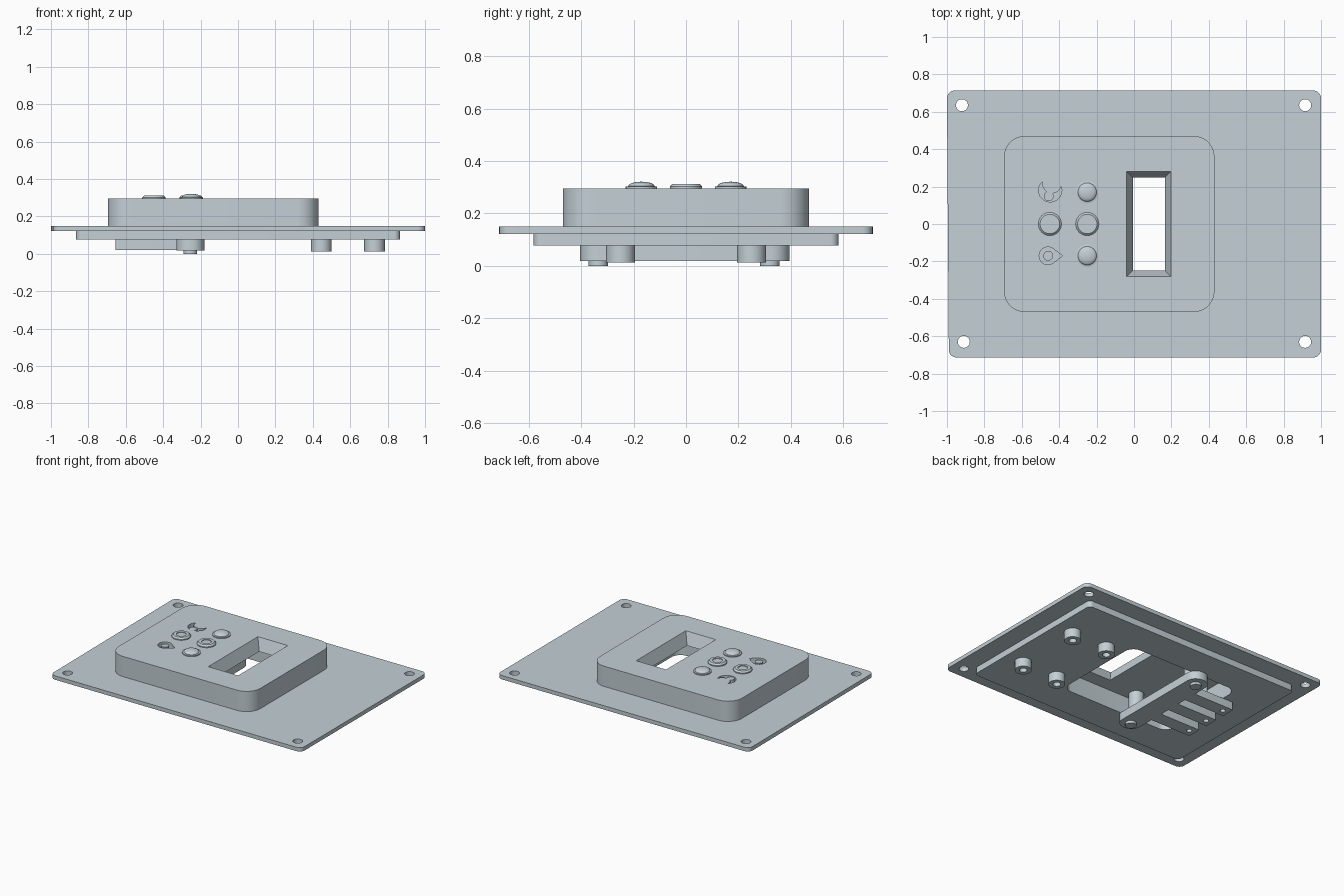
import bpy, bmesh, math

if "Cube" in bpy.data.objects:
    bpy.data.objects.remove(bpy.data.objects["Cube"])

grey = bpy.data.materials.new("light_grey_plastic")
grey.diffuse_color = (0.55, 0.63, 0.67, 1)
grey.use_nodes = True
grey.node_tree.nodes["Principled BSDF"].inputs["Base Color"].default_value = grey.diffuse_color


def finish(bm, name):
    bmesh.ops.recalc_face_normals(bm, faces=bm.faces)
    me = bpy.data.meshes.new(name)
    bm.to_mesh(me)
    bm.free()
    ob = bpy.data.objects.new(name, me)
    bpy.context.collection.objects.link(ob)
    me.materials.append(grey)
    return ob


def arc(cx, cy, r, a0, a1, n=10):
    return [(cx + r * math.cos(math.radians(a0 + (a1 - a0) * i / n)),
             cy + r * math.sin(math.radians(a0 + (a1 - a0) * i / n))) for i in range(n + 1)]


def circle(cx, cy, r, n=32):
    return arc(cx, cy, r, 0, 360, n)[:-1]


def rounded(x0, x1, y0, y1, r):
    return (arc(x1 - r, y1 - r, r, 0, 90) + arc(x0 + r, y1 - r, r, 90, 180)
            + arc(x0 + r, y0 + r, r, 180, 270) + arc(x1 - r, y0 + r, r, 270, 360))


def prism(name, pts, z0, z1, top=None):
    bm = bmesh.new()
    lo = [bm.verts.new((x, y, z0)) for x, y in pts]
    hi = [bm.verts.new((x, y, z1)) for x, y in (top or pts)]
    bm.faces.new(lo[::-1])
    bm.faces.new(hi)
    n = len(lo)
    for i in range(n):
        bm.faces.new((lo[i], lo[(i + 1) % n], hi[(i + 1) % n], hi[i]))
    return finish(bm, name)


def lathe(name, cx, cy, prof):
    bm = bmesh.new()
    vs = [bm.verts.new((cx + r, cy, z)) for r, z in prof]
    es = [bm.edges.new(p) for p in zip(vs, vs[1:])]
    bmesh.ops.spin(bm, geom=vs + es, cent=(cx, cy, 0), axis=(0, 0, 1),
                   angle=2 * math.pi, steps=32)
    bmesh.ops.remove_doubles(bm, verts=bm.verts, dist=1e-5)
    return finish(bm, name)


def cut(ob, pts, z0, z1, top=None):
    c = prism("cutter", pts, z0, z1, top)
    m = ob.modifiers.new("cut", 'BOOLEAN')
    m.operation, m.solver, m.object = 'DIFFERENCE', 'EXACT', c
    bpy.context.view_layer.objects.active = ob
    bpy.ops.object.modifier_apply(modifier=m.name)
    bpy.data.objects.remove(c)


# mounting plate, slightly narrower at its front left corner
pts = [(x + 0.01 if x < -0.9 and y < 0 else x, y) for x, y in rounded(-1, 1, -0.713, 0.713, 0.04)]
plate = prism("mounting_plate", pts, 0.122, 0.15)
for x, y in ((-0.92, 0.635), (0.915, 0.635), (0.915, -0.63), (-0.91, -0.63)):
    cut(plate, circle(x, y, 0.032), 0.1, 0.2)

# stepped base under the plate and raised housing above it
base = prism("lower_base", rounded(-0.865, 0.865, -0.582, 0.582, 0.03), 0.077, 0.122)
housing = prism("raised_housing", rounded(-0.695, 0.43, -0.47, 0.47, 0.11), 0.15, 0.295)

# cavity open at the bottom
cavity = rounded(-0.57, 0.31, -0.35, 0.35, 0.07)
for ob in (plate, base, housing):
    cut(ob, cavity, 0.05, 0.21)

# display window with sloping sides
win_lo = [(0.003, -0.24), (0.157, -0.24), (0.157, 0.24), (0.003, 0.24)]
win_hi = [(-0.04, -0.282), (0.199, -0.282), (0.199, 0.282), (-0.04, 0.282)]
cut(housing, win_lo, 0.19, 0.297, win_hi)

# crescent and drop shaped recesses with indicator pins
moon = arc(-0.448, 0.18, 0.062, 130, 380, 28) + arc(-0.439, 0.2143, 0.0508, -15, -195, 14)[1:-1]
drop = arc(-0.46, -0.17, 0.047, 50, 310, 24) + [(-0.382, -0.17)]
for pts in (moon, drop):
    cut(housing, pts, 0.24, 0.32)
for n, x, y in (("moon_pin", -0.456, 0.148), ("drop_pin", -0.459, -0.17)):
    prism(n, circle(x, y, 0.026), 0.235, 0.292)

# domed buttons and ringed buttons
dome = [(0.06, 0.29), (0.06, 0.302), (0.05, 0.304)]
dome += [(0.05 * math.cos(a), 0.304 + 0.017 * math.sin(a))
         for a in (math.pi / 2 * i / 6 for i in range(1, 6))] + [(0, 0.321)]
ring = [(0.062, 0.29), (0.062, 0.302), (0.052, 0.312), (0.032, 0.312), (0.032, 0.307), (0, 0.307)]
for i, y in enumerate((-0.17, 0.17)):
    lathe(f"dome_button_{i + 1}", -0.25, y, dome)
for i, x in enumerate((-0.45, -0.25)):
    lathe(f"ring_button_{i + 1}", x, 0, ring)

# screw bosses under the base
for x in (0.445, 0.73):
    for y in (-0.25, 0.25):
        lathe("screw_boss", x, y, [(0.055, 0.085), (0.055, 0.012), (0.025, 0.012),
                                   (0.025, 0.06), (0, 0.06)])

# retaining bar with rounded ends, posts and feet
prism("retaining_bar", rounded(-0.33, -0.18, -0.405, 0.395, 0.07), 0.018, 0.077)
for y in (-0.335, 0.32):
    prism("bar_foot", circle(-0.255, y, 0.037), 0.0, 0.03)
    prism("bar_post", circle(-0.255, math.copysign(0.28, y), 0.05), 0.07, 0.215)

# button levers with end holes and stems
for y in (-0.17, 0, 0.17):
    lever = prism("button_lever", rounded(-0.655, -0.32, y - 0.05, y + 0.05, 0.01), 0.02, 0.077)
    cut(lever, circle(-0.61, y, 0.018), 0.0, 0.06)
    prism("lever_stem", circle(-0.45, y, 0.025), 0.07, 0.215)

# smooth shading with sharp edges
bpy.ops.object.select_all(action='SELECT')
bpy.ops.object.shade_smooth_by_angle(angle=math.radians(30))
